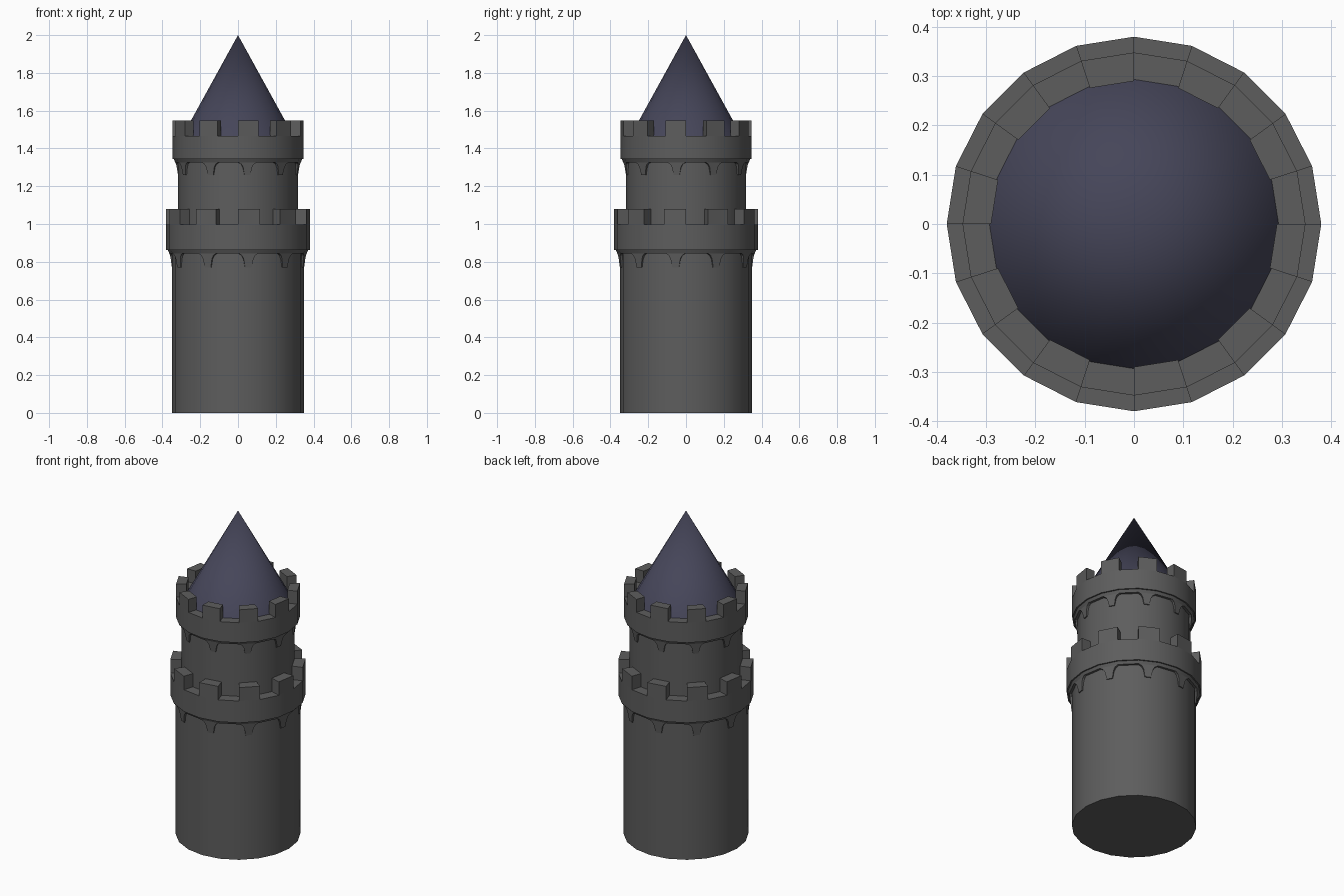
import bpy, bmesh, math
from mathutils import Vector

if "Cube" in bpy.data.objects:
    bpy.data.objects.remove(bpy.data.objects["Cube"])

N = 20
STEP = 2 * math.pi / N


def material(name, rgb):
    m = bpy.data.materials.new(name)
    m.diffuse_color = (*rgb, 1)
    m.use_nodes = True
    m.node_tree.nodes["Principled BSDF"].inputs["Base Color"].default_value = m.diffuse_color
    return m


STONE = material("stone", (0.11, 0.11, 0.11))
SLATE = material("slate", (0.06, 0.06, 0.10))


def polar(r, a, z):
    return Vector((r * math.cos(a), r * math.sin(a), z))


def finish(bm, name, mat, angle=30):
    bmesh.ops.recalc_face_normals(bm, faces=bm.faces)
    mesh = bpy.data.meshes.new(name)
    bm.to_mesh(mesh)
    bm.free()
    ob = bpy.data.objects.new(name, mesh)
    bpy.context.collection.objects.link(ob)
    mesh.materials.append(mat)
    bpy.ops.object.select_all(action='DESELECT')
    ob.select_set(True)
    bpy.context.view_layer.objects.active = ob
    bpy.ops.object.shade_smooth_by_angle(angle=math.radians(angle))
    return ob


def frustum(name, r1, r2, z1, z2, mat):
    bm = bmesh.new()
    bmesh.ops.create_cone(bm, cap_ends=True, segments=N, radius1=r1, radius2=r2, depth=z2 - z1)
    bmesh.ops.translate(bm, verts=bm.verts, vec=(0, 0, (z1 + z2) / 2))
    return finish(bm, name, mat)


def lathe_ring(name, profile):
    """Closed (radius, z) profile swept around the axis."""
    bm = bmesh.new()
    cols = [[bm.verts.new(polar(r, k * STEP, z)) for r, z in profile] for k in range(N)]
    n = len(profile)
    for k in range(N):
        a, b = cols[k], cols[(k + 1) % N]
        for i in range(n):
            j = (i + 1) % n
            bm.faces.new((a[i], b[i], b[j], a[j]))
    return finish(bm, name, STONE)


def prism(bm, front, back):
    """Solid between two matching polygons."""
    f = [bm.verts.new(p) for p in front]
    b = [bm.verts.new(p) for p in back]
    bm.faces.new(f)
    bm.faces.new(b[::-1])
    for i in range(len(f)):
        j = (i + 1) % len(f)
        bm.faces.new((f[j], f[i], b[i], b[j]))


def battlement(name, r_out, r_in, r_wall, z_low, z_ring, z_gap, z_top):
    # parapet ring with a small sloped lip underneath
    z_lip = z_ring - 0.017
    lathe_ring(name + "_parapet", [
        (r_in, z_gap), (r_out, z_gap), (r_out, z_ring), (r_out - 0.008, z_ring),
        (r_out - 0.016, z_lip), (r_in, z_lip)])

    # merlons on every second side
    bm = bmesh.new()
    for k in range(1, N, 2):
        a, b = k * STEP, (k + 1) * STEP
        low = [polar(r, t, z_gap) for r, t in ((r_out, a), (r_out, b), (r_in, b), (r_in, a))]
        prism(bm, low, [Vector((p.x, p.y, z_top)) for p in low])
    finish(bm, name + "_merlons", STONE)

    # flared corbels below the merlons: (half width, distance out, height)
    h = z_lip - z_low
    flat = math.cos(STEP / 2)
    d_top, d_low = (r_out - 0.016) * flat, r_wall * flat + 0.006
    rows = [(0.155, 0.0), (0.105, 0.14), (0.075, 0.4), (0.05, 1.0)]
    bm = bmesh.new()
    for k in range(1, N, 2):
        a = (k + 0.5) * STEP
        out, side = polar(1, a, 0), polar(1, a + math.pi / 2, 0)
        right, left, rb, lb = [], [], [], []
        for w, t in rows:
            w *= r_wall
            z = Vector((0, 0, z_lip - t * h))
            d = d_top + (d_low - d_top) * t
            right.append(out * d + side * w + z)
            left.append(out * d - side * w + z)
            rb.append(out * (r_wall - 0.03) + side * w + z)
            lb.append(out * (r_wall - 0.03) - side * w + z)
        prism(bm, right + left[::-1], rb + lb[::-1])
    finish(bm, name + "_corbels", STONE, 20)


# round shafts
frustum("lower_shaft", 0.35, 0.35, 0.0, 0.98, STONE)
frustum("upper_shaft", 0.317, 0.317, 0.97, 1.455, STONE)

# two crenellated rings
battlement("lower", 0.38, 0.312, 0.35, 0.77, 0.862, 0.997, 1.08)
battlement("upper", 0.348, 0.29, 0.317, 1.26, 1.343, 1.467, 1.547)

# conical roof
frustum("roof", 0.30, 0.0, 1.455, 2.0, SLATE)
